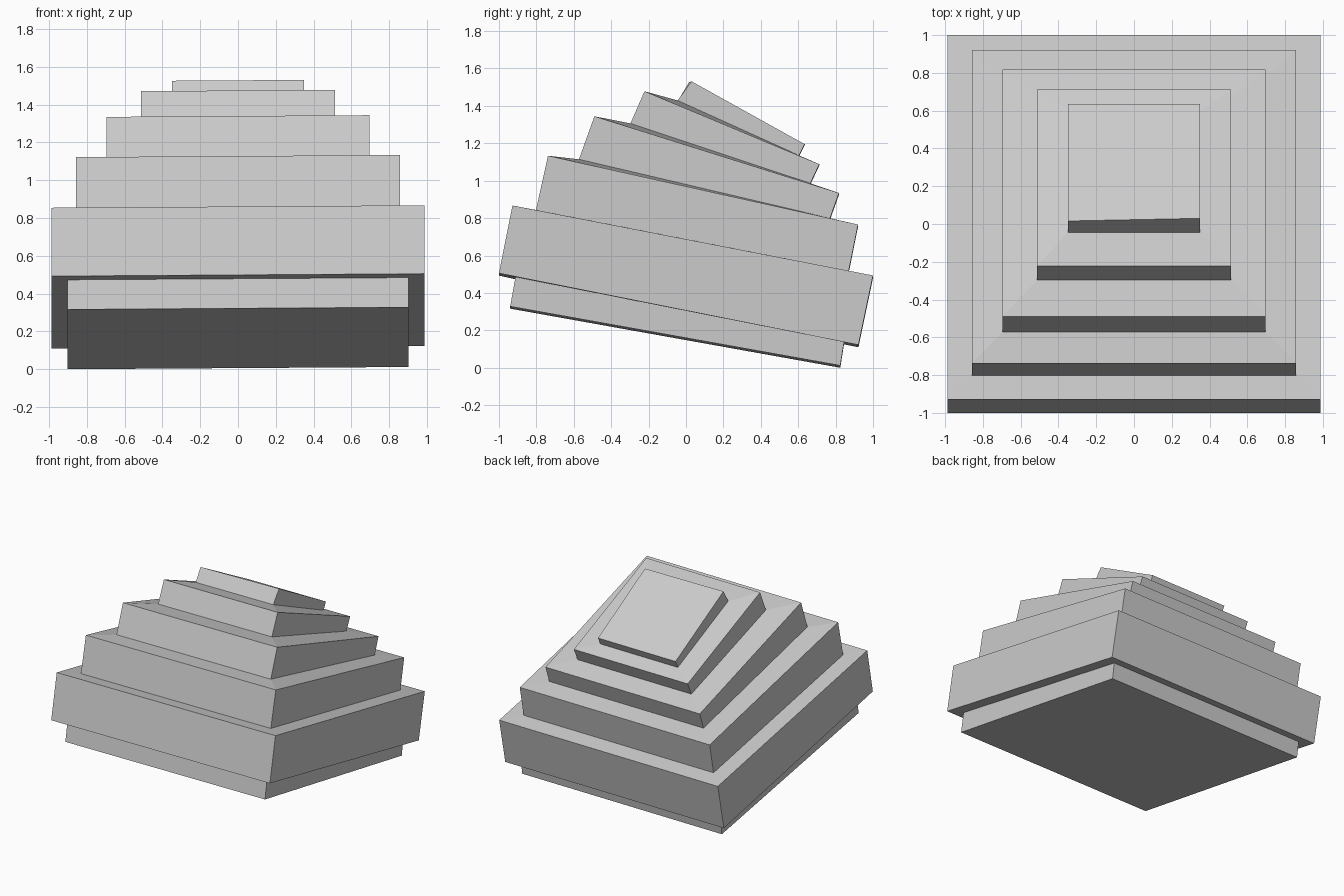
import bpy, bmesh

ROLL = 0.0065   # slight sideways tilt: z rises by this much per unit of x

# One rectangular loop per step edge, bottom to top:
# (half width, front y, front z, back y, back z)
LOOPS = [
    (0.902, -0.940, 0.327, 0.825, 0.011),   # plinth bottom
    (0.902, -0.912, 0.484, 0.845, 0.137),   # plinth top
    (0.988, -1.000, 0.504, 0.922, 0.121),   # widest slab
    (0.988, -0.928, 0.866, 1.000, 0.492),
    (0.858, -0.802, 0.843, 0.870, 0.518),   # second step
    (0.858, -0.738, 1.133, 0.920, 0.765),
    (0.697, -0.572, 1.115, 0.770, 0.800),   # third step
    (0.697, -0.490, 1.345, 0.818, 0.935),
    (0.514, -0.297, 1.308, 0.665, 0.988),   # fourth step
    (0.514, -0.222, 1.480, 0.713, 1.090),
    (0.350, -0.045, 1.432, 0.605, 1.138),   # top block
    (0.350, 0.023, 1.534, 0.635, 1.198),
]


def add_loop(bm, w, yf, zf, yb, zb):
    corners = [(-w, yf, zf), (w, yf, zf), (w, yb, zb), (-w, yb, zb)]
    return [bm.verts.new((x, y, z + ROLL * x)) for x, y, z in corners]


# Skin the loops into one closed stepped body
bm = bmesh.new()
rings = [add_loop(bm, *loop) for loop in LOOPS]
bm.faces.new(rings[0][::-1])
bm.faces.new(rings[-1])
for a, b in zip(rings, rings[1:]):
    for i in range(4):
        j = (i + 1) % 4
        bm.faces.new((a[i], a[j], b[j], b[i]))
# The top block is turned a touch against the steps below
rings[-1][0].co.y -= 0.007
rings[-1][1].co.y += 0.007
# Rest the lowest corner on the ground
low = min(v.co.z for v in bm.verts)
for v in bm.verts:
    v.co.z -= low
bmesh.ops.recalc_face_normals(bm, faces=bm.faces)

mesh = bpy.data.meshes.new("stepped_pyramid")
bm.to_mesh(mesh)
bm.free()
bpy.context.collection.objects.link(bpy.data.objects.new("stepped_pyramid", mesh))
